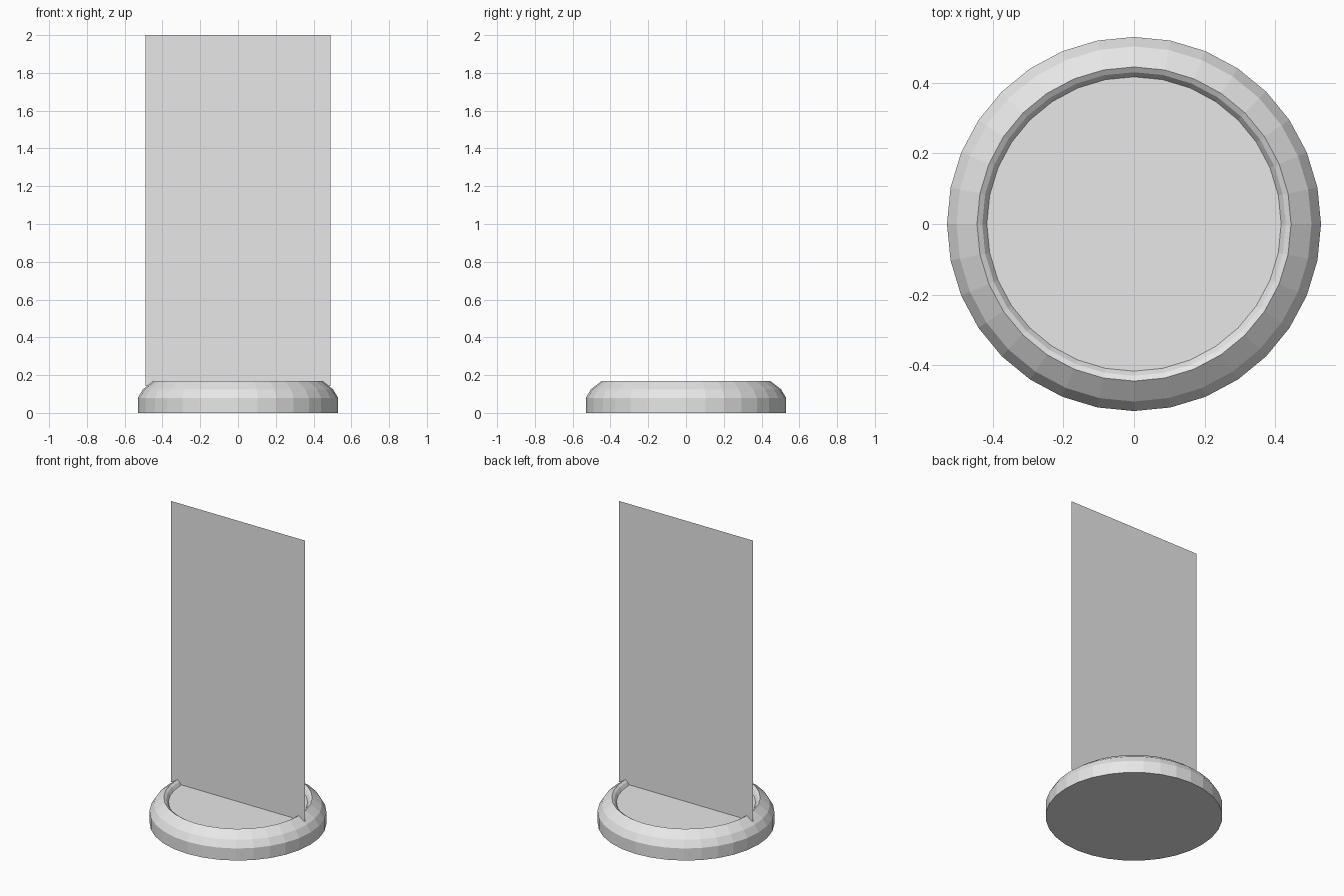
import bpy, bmesh
from math import tau
from mathutils import Matrix, Vector

cube = bpy.data.objects.get("Cube")
if cube:
    bpy.data.objects.remove(cube, do_unlink=True)

SIDES = 32
PANEL_HALF_WIDTH = 0.49
PANEL_BOTTOM, PANEL_TOP = 0.143, 2.0

grey = bpy.data.materials.new("light_grey")
grey.use_nodes = True
grey.diffuse_color = (0.8, 0.8, 0.8, 1)
grey.node_tree.nodes["Principled BSDF"].inputs["Base Color"].default_value = (0.8, 0.8, 0.8, 1)


def add_object(name, bm):
    mesh = bpy.data.meshes.new(name)
    bm.to_mesh(mesh)
    bm.free()
    mesh.materials.append(grey)
    obj = bpy.data.objects.new(name, mesh)
    bpy.context.collection.objects.link(obj)
    return obj


# Round base: rounded outer shoulder, narrow rim and sunken floor
profile = [(0.53, 0), (0.53, 0.08), (0.503, 0.125), (0.445, 0.17),
           (0.43, 0.16), (0.417, 0.14)]
bm = bmesh.new()
rings = []
for radius, z in profile:
    spin = [Matrix.Rotation(tau * i / SIDES, 3, 'Z') for i in range(SIDES)]
    rings.append([bm.verts.new(m @ Vector((radius, 0, z))) for m in spin])
for low, high in zip(rings, rings[1:]):
    for i in range(SIDES):
        j = (i + 1) % SIDES
        bm.faces.new((low[i], low[j], high[j], high[i]))
bm.faces.new(reversed(rings[0]))
bm.faces.new(rings[-1])
add_object("round_base", bm)

# Upright flat panel, a single sheet across the middle of the base
bm = bmesh.new()
w = PANEL_HALF_WIDTH
corners = [(-w, PANEL_BOTTOM), (w, PANEL_BOTTOM), (w, PANEL_TOP), (-w, PANEL_TOP)]
bm.faces.new([bm.verts.new((x, 0, z)) for x, z in corners])
add_object("upright_panel", bm)
